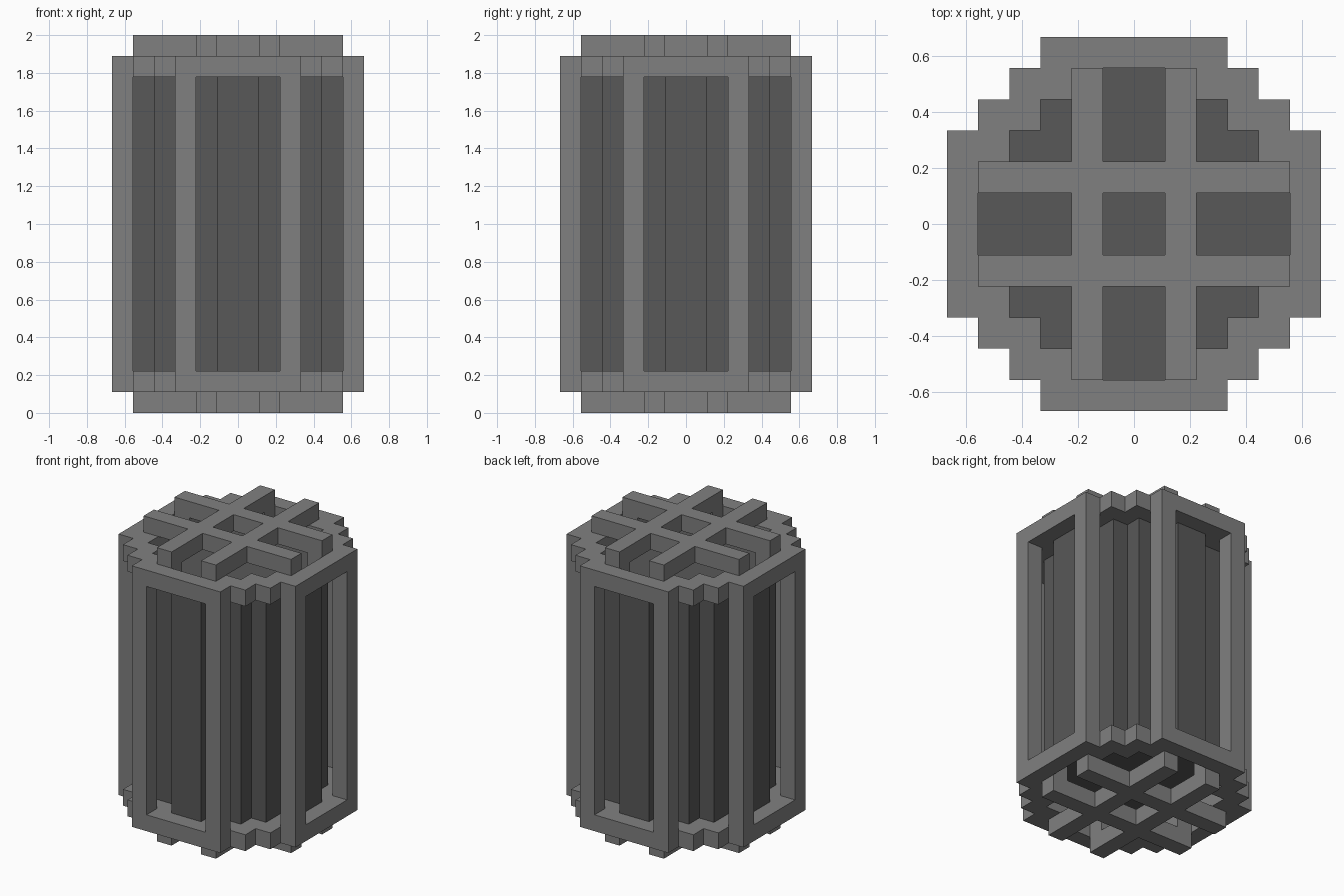
import bpy
import bmesh

U = 1 / 9  # one block


def make_material(name, value):
    mat = bpy.data.materials.new(name)
    mat.use_nodes = True
    colour = (value, value, value, 1)
    mat.diffuse_color = colour
    mat.node_tree.nodes["Principled BSDF"].inputs["Base Color"].default_value = colour
    return mat


def corner_steps(steps):
    """Stepped outline mirrored to four quadrants; steps are (half_x, half_y)."""
    quarter = []
    previous_y = None
    for hx, hy in steps:
        if previous_y is not None:
            quarter.append((quarter[-1][0], hy))
        quarter.append((hx, hy))
        previous_y = hy
    flip = quarter[::-1]
    return (quarter + [(x, -y) for x, y in flip]
            + [(-x, -y) for x, y in quarter] + [(-x, y) for x, y in flip])


def add_mesh(name, bm, mat):
    bmesh.ops.recalc_face_normals(bm, faces=bm.faces)
    mesh = bpy.data.meshes.new(name)
    bm.to_mesh(mesh)
    bm.free()
    mesh.materials.append(mat)
    obj = bpy.data.objects.new(name, mesh)
    bpy.context.collection.objects.link(obj)
    return obj


def prism(name, outline, z0, z1, mat, hole=None):
    """Extrude an outline upward, with an optional hole through it."""
    bm = bmesh.new()
    edges = []
    for loop in filter(None, (outline, hole)):
        verts = [bm.verts.new((x * U, y * U, z0 * U)) for x, y in loop]
        edges += [bm.edges.new((a, b)) for a, b in zip(verts, verts[1:] + verts[:1])]
    bmesh.ops.triangle_fill(bm, edges=edges, use_beauty=True, use_dissolve=False)
    up = bmesh.ops.extrude_face_region(bm, geom=bm.faces[:], use_keep_orig=True)
    moved = [g for g in up["geom"] if isinstance(g, bmesh.types.BMVert)]
    bmesh.ops.translate(bm, verts=moved, vec=(0, 0, (z1 - z0) * U))
    return add_mesh(name, bm, mat)


def rect(x0, x1, y0, y1):
    return [(x0, y0), (x1, y0), (x1, y1), (x0, y1)]


old = bpy.data.objects.get("Cube")
if old:
    bpy.data.objects.remove(old, do_unlink=True)

frame_grey = make_material("frame grey", 0.216)
core_grey = make_material("core dark grey", 0.098)

outer = corner_steps([(3, 6), (4, 5), (5, 4), (6, 3)])
core = corner_steps([(1, 5), (3, 4), (4, 3), (5, 1)])

# Dark stepped core between the end rings
prism("core", core, 2, 16, core_grey)

# End rings and the crossed bars over them
for end, ring_z, bar_z in (("bottom", 1, 0), ("top", 16, 17)):
    prism(end + "_ring", outer, ring_z, ring_z + 1, frame_grey, hole=core)
    grid = bmesh.new()
    for side in (-1.5, 1.5):
        for size, place in (((1, 10, 1), (side, 0)), ((10, 1, 1), (0, side))):
            cube = bmesh.ops.create_cube(grid, size=U)["verts"]
            bmesh.ops.scale(grid, verts=cube, vec=size)
            bmesh.ops.translate(grid, verts=cube,
                                vec=(place[0] * U, place[1] * U, (bar_z + 0.5) * U))
    add_mesh(end + "_grid_bars", grid, frame_grey)

# Eight upright posts, two on each side
for y_name, sy in (("front", -1), ("back", 1)):
    for x_name, sx in (("right", -1), ("left", 1)):
        for kind, (px, py) in (("end", (2.5, 5.5)), ("side", (5.5, 2.5))):
            x, y = px * sx, py * sy
            prism(f"{y_name}_{x_name}_{kind}_post",
                  rect(x - 0.5, x + 0.5, y - 0.5, y + 0.5), 2, 16, frame_grey)
